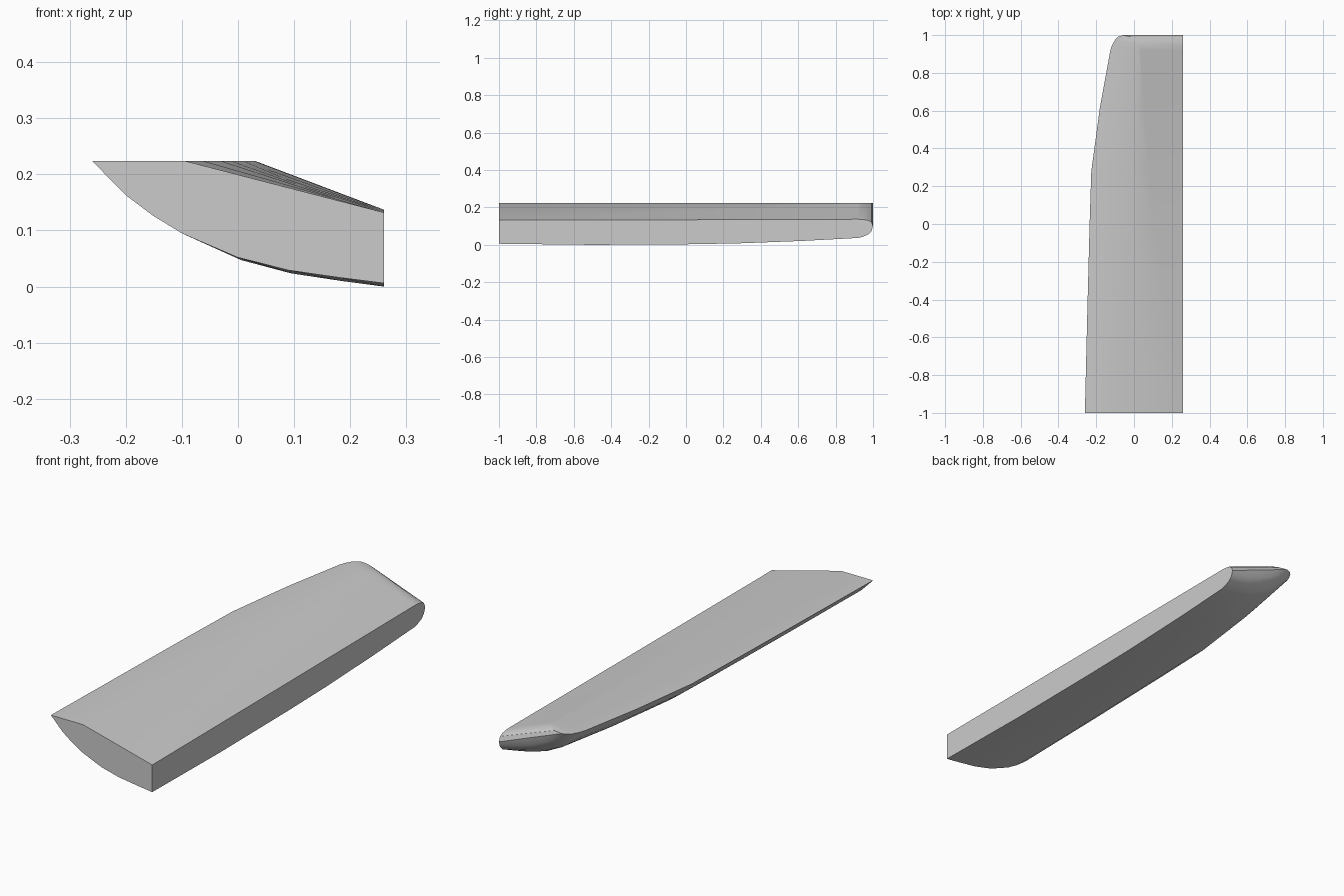
import bpy, bmesh

if "Cube" in bpy.data.objects:
    bpy.data.objects.remove(bpy.data.objects["Cube"])

TOP, RIGHT = 0.224, 0.26

# stations along the length: y, left edge x, keel z, right deck edge z, deck crease x, straightness
stations = [
    (-1.0, -0.26, 0.006, 0.132, -0.095, 0),
    (-0.5, -0.248, 0.0, 0.133, None, 0),
    (0.0, -0.235, 0.003, 0.134, None, 0),
    (0.28, -0.226, 0.008, 0.135, None, 0),
    (0.62, -0.18, 0.021, 0.136, None, 0),
    (0.92, -0.125, 0.037, 0.137, None, 0.05),
    (0.945, -0.117, 0.043, 0.136, 0.03, 0.1),
    (0.975, -0.10, 0.056, 0.131, 0.015, 0.3),
    (0.992, -0.083, 0.074, 0.122, -0.02, 0.55),
    (1.0, -0.06, 0.10, 0.10, -0.06, 1),
]
# bottom curve: fraction across, fraction of height
belly = [(0, 1), (0.115, 0.72), (0.21, 0.55), (0.31, 0.405), (0.5, 0.21), (0.675, 0.105), (0.85, 0.045), (1, 0)]


def section(y, left, keel, deck, crease, straight):
    t = min((y + 1) / 1.945, 1)
    if crease is None:
        crease = -0.095 + 0.125 * t
    pts = []
    for u, v in belly:
        v = v * (1 - straight) + (1 - u) * straight
        pts.append((left + (RIGHT - left) * u, y, keel + (TOP - keel) * v))
    pts.append((RIGHT, y, deck))
    # soft diagonal fold across the sloped deck
    pts.append((RIGHT + (crease - RIGHT) * t, y, deck + (TOP - deck) * t))
    pts.append((crease, y, TOP))
    return pts


# lofted hull
bm = bmesh.new()
rings = [[bm.verts.new(p) for p in section(*s)] for s in stations]
n = len(rings[0])
for a, b in zip(rings, rings[1:]):
    for i in range(n):
        j = (i + 1) % n
        bm.faces.new((a[i], a[j], b[j], b[i]))
bm.faces.new(rings[0])
bmesh.ops.remove_doubles(bm, verts=bm.verts, dist=0.0002)
bmesh.ops.recalc_face_normals(bm, faces=bm.faces)
mesh = bpy.data.meshes.new("hull_half")
bm.to_mesh(mesh)
bm.free()
hull = bpy.data.objects.new("hull_half", mesh)
bpy.context.collection.objects.link(hull)

grey = bpy.data.materials.new("light grey")
grey.diffuse_color = (0.6, 0.6, 0.6, 1)
grey.use_nodes = True
grey.node_tree.nodes["Principled BSDF"].inputs["Base Color"].default_value = grey.diffuse_color
mesh.materials.append(grey)

bpy.context.view_layer.objects.active = hull
hull.select_set(True)
bpy.ops.object.shade_smooth_by_angle(angle=0.5)
